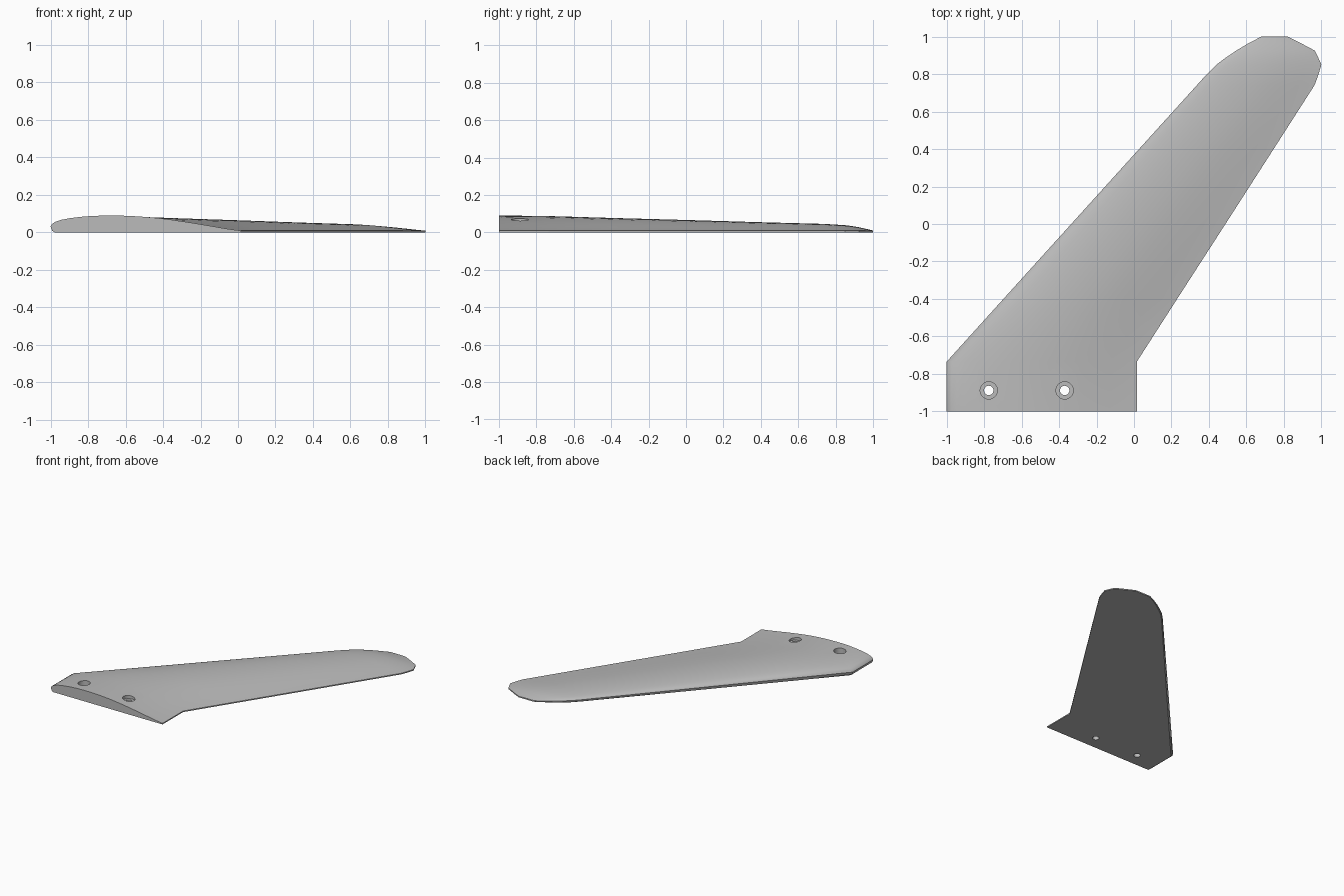
import bpy, bmesh, math

default = bpy.data.objects.get("Cube")
if default:
    bpy.data.objects.remove(default)

# Material
grey = bpy.data.materials.new("plain grey")
grey.use_nodes = True
colour = (0.5, 0.5, 0.5, 1)
grey.diffuse_color = colour
grey.node_tree.nodes["Principled BSDF"].inputs["Base Color"].default_value = colour

EDGE = 0.009   # trailing edge thickness

# Upper curve: chord fraction, height fraction
CURVE = [(0, .28), (.008, .44), (.025, .58), (.055, .71), (.1, .82), (.16, .91),
         (.22, .97), (.3, 1), (.38, .985), (.46, .94), (.54, .86), (.62, .745),
         (.7, .6), (.78, .44), (.86, .27), (.93, .12), (1, 0)]

# Stations along the span: y, leading x, trailing x, thickness
STATIONS = [(-1, -1, .015, .09), (-.735, -1, .015, .087), (-.4, -.697, .23, .077),
            (0, -.335, .488, .066), (.4, .027, .745, .054), (.74, .335, .963, .045),
            (.79, .38, .982, .042), (.85, .44, 1, .038), (.89, .493, .982, .033),
            (.925, .545, .965, .027), (.965, .612, .89, .018), (1, .68, .82, .01)]


def section(bm, y, lead, trail, thick):
    """One closed rib: curved top, flat underside, bevelled nose."""
    chord = trail - lead
    pts = [(lead + t * chord, EDGE + (thick - EDGE) * f) for t, f in CURVE]
    pts += [(trail, 0), (lead + .02 * chord, 0), (lead + .008 * chord, .1 * thick)]
    return [bm.verts.new((x, y, z)) for x, z in pts]


# Fin body, lofted through the ribs
bm = bmesh.new()
ribs = [section(bm, *s) for s in STATIONS]
n = len(ribs[0])
for a, b in zip(ribs, ribs[1:]):
    for i in range(n):
        j = (i + 1) % n
        bm.faces.new((a[i], a[j], b[j], b[i]))
bm.faces.new(ribs[0])
bm.faces.new(ribs[-1])
bmesh.ops.recalc_face_normals(bm, faces=bm.faces)
mesh = bpy.data.meshes.new("fin")
bm.to_mesh(mesh)
bm.free()
mesh.materials.append(grey)
fin = bpy.data.objects.new("fin", mesh)
bpy.context.collection.objects.link(fin)
bpy.context.view_layer.objects.active = fin


def drill(x, y, radius, bottom, top):
    """Cut a round hole into the fin."""
    bpy.ops.mesh.primitive_cylinder_add(vertices=32, radius=radius, depth=top - bottom,
                                        location=(x, y, (top + bottom) / 2))
    cutter = bpy.context.object
    cutter.name = "hole_cutter"
    cutter.hide_render = True
    cutter.data.materials.append(grey)
    mod = fin.modifiers.new("hole", 'BOOLEAN')
    mod.operation, mod.solver, mod.object = 'DIFFERENCE', 'EXACT', cutter
    bpy.context.view_layer.objects.active = fin
    bpy.ops.object.modifier_apply(modifier=mod.name)
    bpy.data.objects.remove(cutter)


# Counterbored screw holes
for x in (-.775, -.37):
    drill(x, -.888, .046, .045, .2)
    drill(x, -.888, .025, -.1, .2)

bpy.ops.object.select_all(action='DESELECT')
fin.select_set(True)
bpy.context.view_layer.objects.active = fin
bpy.ops.object.shade_smooth_by_angle(angle=math.radians(30))
